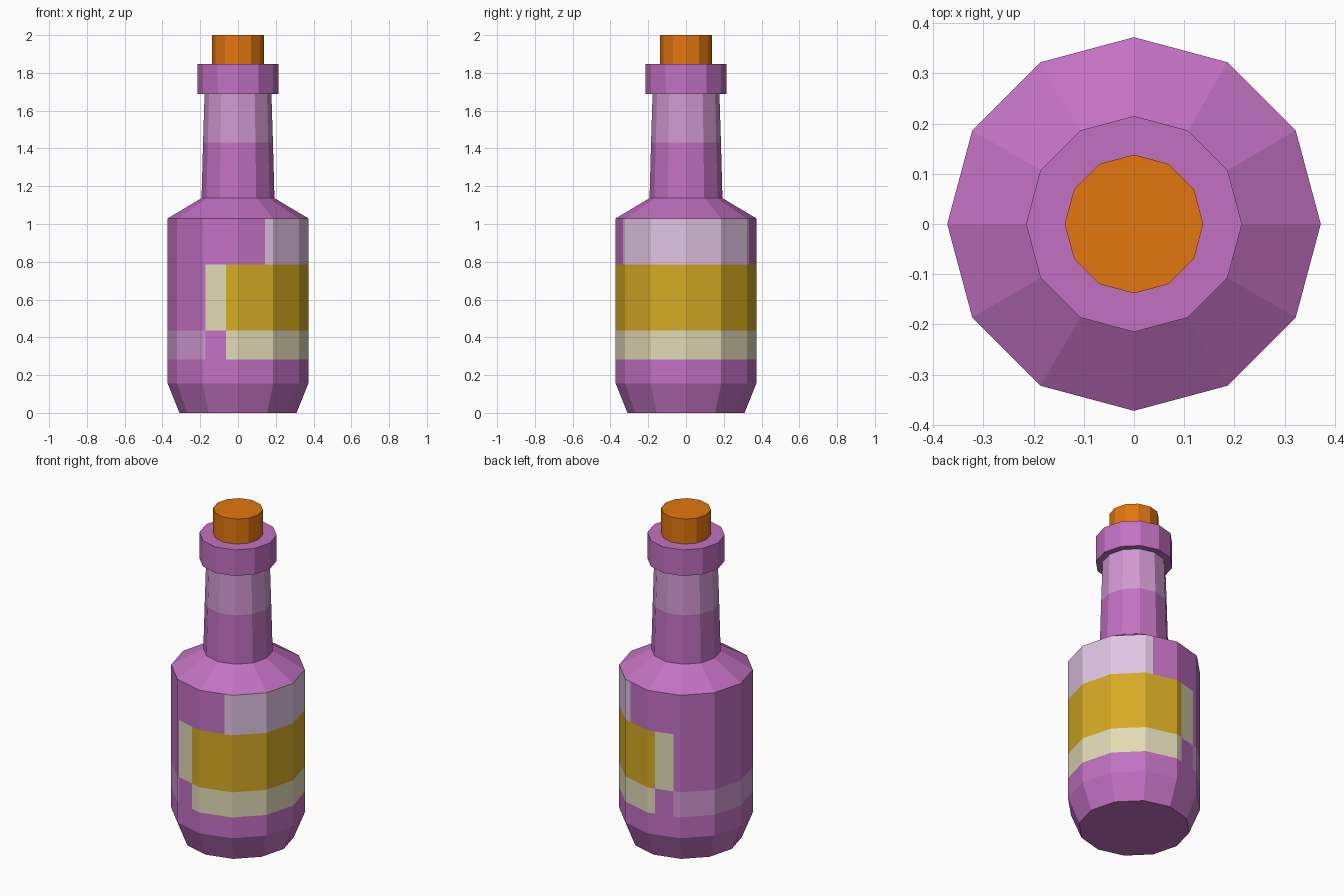
import bpy, bmesh, math
from mathutils import Vector

if "Cube" in bpy.data.objects:
    bpy.data.objects.remove(bpy.data.objects["Cube"])

SIDES = 12


def srgb(r, g, b):
    def lin(c):
        c /= 255
        return c / 12.92 if c <= 0.04045 else ((c + 0.055) / 1.055) ** 2.4
    return (lin(r), lin(g), lin(b), 1)


def material(name, rgb):
    m = bpy.data.materials.new(name)
    m.diffuse_color = srgb(*rgb)
    m.use_nodes = True
    m.node_tree.nodes["Principled BSDF"].inputs["Base Color"].default_value = m.diffuse_color
    return m


PURPLE = material("purple glass", (194, 113, 194))
MAUVE = material("light mauve glass", (208, 152, 210))
LILAC = material("pale lilac glass", (224, 196, 226))
GOLD = material("gold label", (213, 170, 36))
CREAM = material("cream label edge", (225, 218, 182))
CORK = material("orange cork", (226, 118, 14))


def lathe(profile):
    """Revolve (radius, height) points into a closed 12-sided solid."""
    bm = bmesh.new()
    rings = []
    for r, z in profile:
        rings.append([bm.verts.new((r * math.cos(a), r * math.sin(a), z))
                      for a in (math.tau * i / SIDES for i in range(SIDES))])
    for lo, hi in zip(rings, rings[1:]):
        for i in range(SIDES):
            j = (i + 1) % SIDES
            bm.faces.new((lo[i], lo[j], hi[j], hi[i]))
    bm.faces.new(rings[0][::-1])
    bm.faces.new(rings[-1])
    return bm


def finish(bm, name, mats):
    bm.normal_update()
    me = bpy.data.meshes.new(name)
    bm.to_mesh(me)
    bm.free()
    for m in mats:
        me.materials.append(m)
    ob = bpy.data.objects.new(name, me)
    bpy.context.scene.collection.objects.link(ob)
    return ob


# Bottle: base, body with label heights, shoulder, neck and collar
bm = lathe([(0.31, 0), (0.372, 0.155), (0.372, 0.282), (0.372, 0.436),
            (0.372, 0.785), (0.372, 1.03), (0.193, 1.137), (0.185, 1.432),
            (0.177, 1.688), (0.215, 1.688), (0.215, 1.847)])

# Label and highlight ends, in degrees around the axis (label faces +x)
SHINE = (-67, 67)
LABEL = (-100, 96.5)
BORDER = (-118, 114)
for deg in SHINE + LABEL + BORDER:
    a = math.radians(deg)
    side = Vector((math.cos(a), math.sin(a), 0))
    faces = [f for f in bm.faces
             if 0.282 < f.calc_center_median().z < 1.03
             and f.calc_center_median().dot(side) > 0]
    geom = faces + list({e for f in faces for e in f.edges}) \
        + list({v for f in faces for v in f.verts})
    bmesh.ops.bisect_plane(bm, geom=geom, dist=1e-5, plane_co=(0, 0, 0),
                           plane_no=(-math.sin(a), math.cos(a), 0))

# Colour by height and direction
for f in bm.faces:
    c = f.calc_center_median()
    ang = math.degrees(math.atan2(c.y, c.x))

    def within(limits):
        return limits[0] < ang < limits[1]

    k = 0
    if 1.44 < c.z < 1.68:
        k = 1
    elif 0.79 < c.z < 1.02 and within(SHINE):
        k = 2
    elif 0.44 < c.z < 0.78:
        k = 3 if within(LABEL) else 4 if within(BORDER) else 0
    elif 0.29 < c.z < 0.43:
        k = 4 if within(LABEL) else 0 if within(BORDER) else 1
    f.material_index = k
finish(bm, "bottle", [PURPLE, MAUVE, LILAC, GOLD, CREAM])

# Cork stopper
finish(lathe([(0.138, 1.84), (0.138, 2.0)]), "cork", [CORK])
